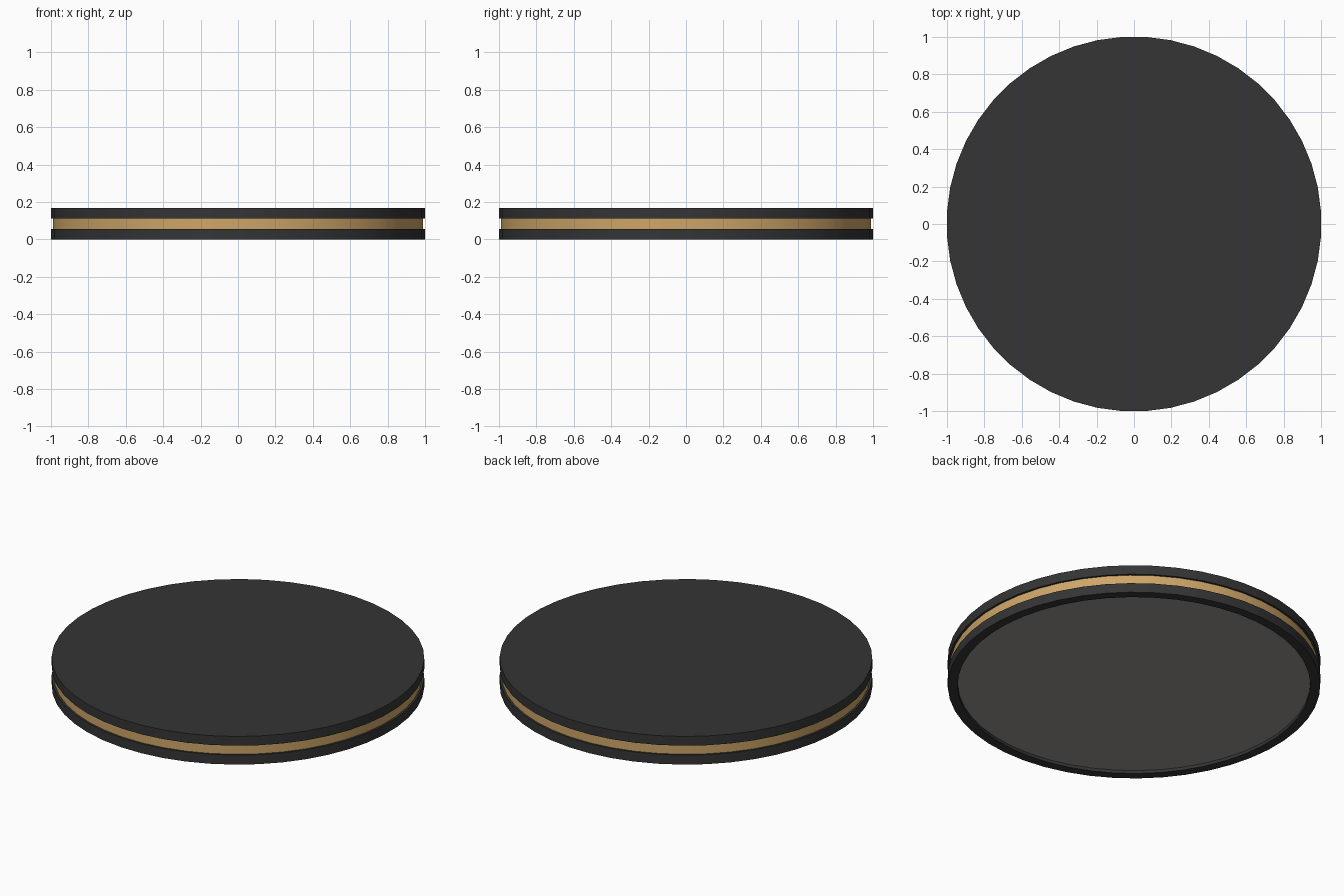
import bpy, bmesh
from math import pi, cos, sin, radians

if "Cube" in bpy.data.objects:
    bpy.data.objects.remove(bpy.data.objects["Cube"])

SIDES = 48
FLAT = cos(pi / SIDES)  # flats, not corners, touch the axes


def material(name, rgb):
    m = bpy.data.materials.new(name)
    m.diffuse_color = (*rgb, 1)
    m.use_nodes = True
    m.node_tree.nodes["Principled BSDF"].inputs["Base Color"].default_value = m.diffuse_color
    return m


def lathe(name, profile, mat):
    """Spin (radius, z) points about z; cap both ends of the profile."""
    bm = bmesh.new()
    rings = []
    for r, z in profile:
        ring = []
        for i in range(SIDES):
            a = 2 * pi * (i + 0.5) / SIDES
            ring.append(bm.verts.new((r / FLAT * cos(a), r / FLAT * sin(a), z)))
        rings.append(ring)
    for lo, hi in zip(rings, rings[1:]):
        for i in range(SIDES):
            j = (i + 1) % SIDES
            bm.faces.new((lo[i], lo[j], hi[j], hi[i]))
    bm.faces.new(rings[0][::-1])
    bm.faces.new(rings[-1])
    bmesh.ops.recalc_face_normals(bm, faces=bm.faces)
    mesh = bpy.data.meshes.new(name)
    bm.to_mesh(mesh)
    bm.free()
    mesh.materials.append(mat)
    ob = bpy.data.objects.new(name, mesh)
    bpy.context.collection.objects.link(ob)
    bpy.ops.object.select_all(action='DESELECT')
    ob.select_set(True)
    bpy.context.view_layer.objects.active = ob
    bpy.ops.object.shade_smooth_by_angle(angle=radians(30))
    return ob


black = material("black", (0.035, 0.035, 0.035))
gold = material("gold", (0.62, 0.38, 0.14))
grey = material("grey_pad", (0.32, 0.30, 0.29))

# Lower shell with a shallow recess underneath
lower = lathe("lower_shell", [(0.947, 0.018), (0.947, 0), (1, 0), (1, 0.056)], black)

# Underside pad fills the recess floor
lower.data.materials.append(grey)
for f in lower.data.polygons:
    if f.normal.z < -0.9 and abs(f.center.z - 0.018) < 0.002:
        f.material_index = 1

# Inset gold band between the shells
lathe("gold_band", [(0.988, 0.056), (0.988, 0.112)], gold)

# Upper shell
lathe("upper_shell", [(1, 0.112), (1, 0.167)], black)
